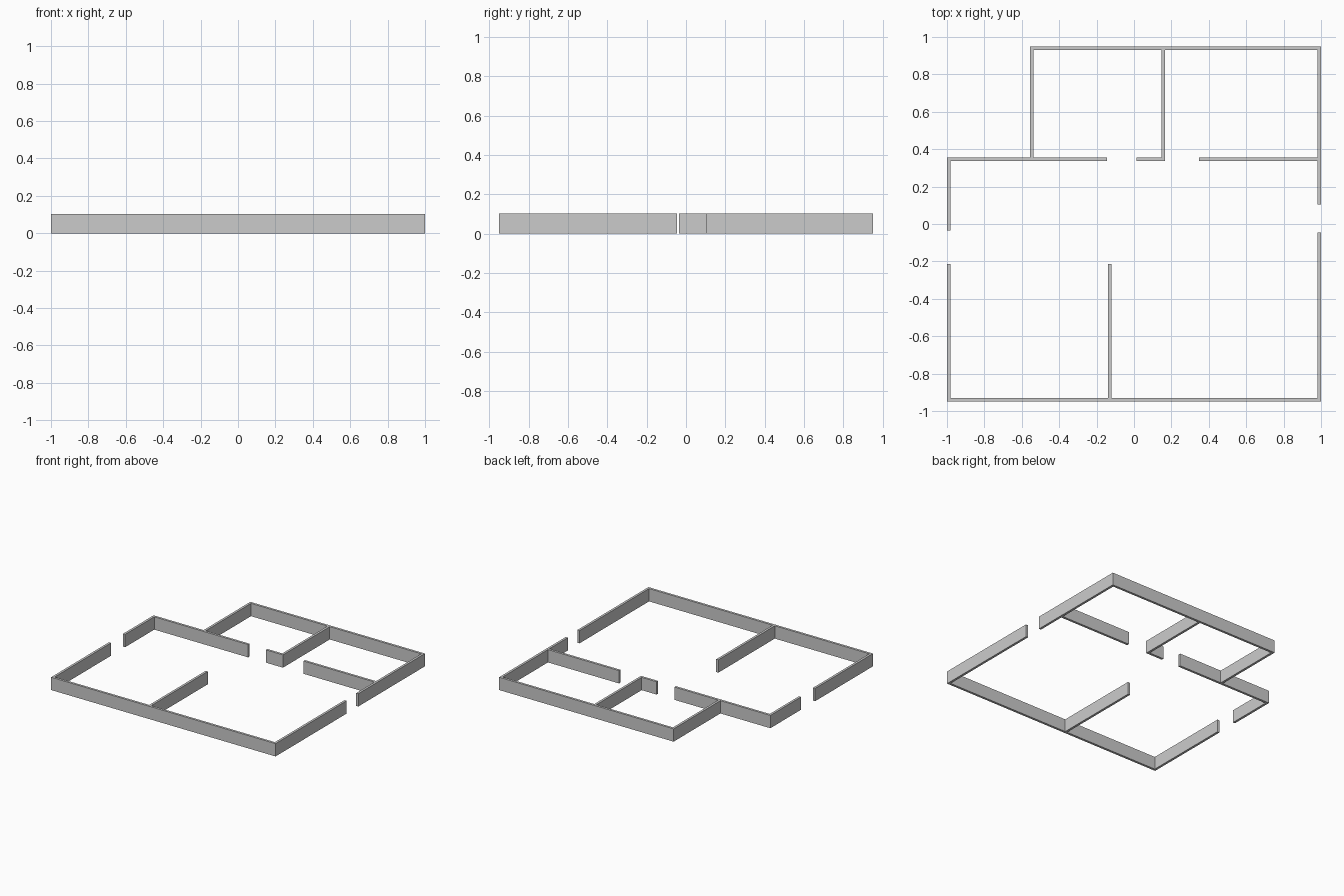
import bpy

if "Cube" in bpy.data.objects:
    bpy.data.objects.remove(bpy.data.objects["Cube"])

H = 0.103   # wall height
T = 0.019   # wall thickness
X, Y = 0.995, 0.95
YM = 0.355  # top edge of the middle cross wall


def wall(name, x0, x1, y0, y1):
    """Straight wall segment standing on the floor."""
    bpy.ops.mesh.primitive_cube_add(size=1)
    ob = bpy.context.object
    ob.name = name
    ob.scale = (x1 - x0, y1 - y0, H)
    ob.location = ((x0 + x1) / 2, (y0 + y1) / 2, H / 2)
    bpy.ops.object.transform_apply(location=True, rotation=True, scale=True)
    return ob


X = 1.0
# Outer walls along x
wall("front_wall", -X, X, -Y, -Y + T)
wall("back_wall", -0.555, X, Y - T, Y)

# Left outer wall, split by a door opening
wall("left_wall_front", -X, -X + T, -Y + T, -0.213)
wall("left_wall_back", -X, -X + T, -0.035, YM - T)

# Right outer wall, split by a door opening
wall("right_wall_front", X - T, X, -Y + T, -0.046)
wall("right_wall_back", X - T, X, 0.103, Y - T)

# Cross wall with two door openings
wall("cross_wall_left", -X, -0.145, YM - T, YM)
wall("cross_wall_middle", 0.014, 0.165, YM - T, YM)
wall("cross_wall_right", 0.348, X - T, YM - T, YM)

# Back room side wall and partitions
wall("back_room_left_wall", -0.555, -0.555 + T, YM, Y - T)
wall("back_partition", 0.165 - T, 0.165, YM, Y - T)
wall("front_partition", -0.139, -0.139 + T, -Y + T, -0.213)
